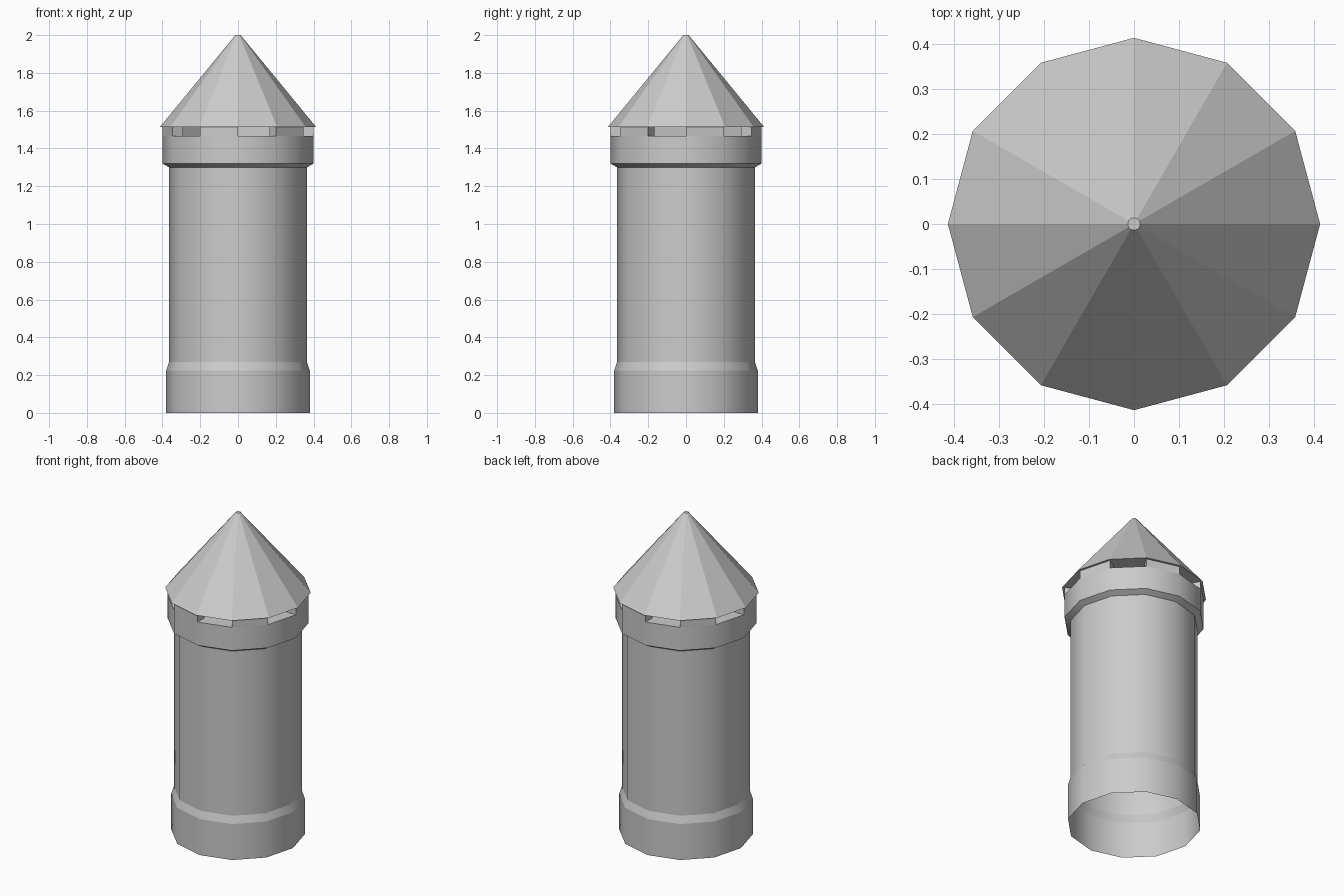
import bpy, bmesh, math

if "Cube" in bpy.data.objects:
    bpy.data.objects.remove(bpy.data.objects["Cube"])

N = 12  # sides of every round part

stone = bpy.data.materials.new("light_grey_stone")
stone.diffuse_color = (0.6, 0.6, 0.6, 1)
stone.use_nodes = True
stone.node_tree.nodes["Principled BSDF"].inputs["Base Color"].default_value = stone.diffuse_color


def point(r, z, i):
    a = 2 * math.pi * i / N
    return (r * math.cos(a), r * math.sin(a), z)


def quad(bm, pts, smooth=False):
    f = bm.faces.new([bm.verts.new(p) for p in pts])
    f.smooth = smooth


def band(bm, r0, z0, r1, z1, smooth=True, sides=range(N)):
    # one ring of wall, separate from its neighbours so its rims stay crisp
    for i in sides:
        quad(bm, [point(r0, z0, i), point(r0, z0, i + 1),
                  point(r1, z1, i + 1), point(r1, z1, i)], smooth)
    bmesh.ops.remove_doubles(bm, verts=[v for v in bm.verts if v.index == -1], dist=1e-5)
    bm.verts.index_update()


def finish(name, bm):
    me = bpy.data.meshes.new(name)
    bm.to_mesh(me)
    bm.free()
    me.materials.append(stone)
    ob = bpy.data.objects.new(name, me)
    bpy.context.collection.objects.link(ob)


# plinth, open underneath, with its chamfer
bm = bmesh.new()
band(bm, 0.38, 0, 0.38, 0.225)
band(bm, 0.38, 0.225, 0.365, 0.27)
finish("plinth", bm)

# shaft
bm = bmesh.new()
band(bm, 0.365, 0.27, 0.365, 1.30)
finish("shaft", bm)

# parapet: flared underside, outer wall, walk and alternating merlons
OUT, INN, LOW, TOP = 0.40, 0.336, 1.465, 1.513
bm = bmesh.new()
band(bm, 0.365, 1.30, OUT, 1.32)
band(bm, OUT, 1.32, OUT, LOW)
band(bm, OUT, LOW, INN, LOW, False)
merlons = range(0, N, 2)
merlons = [i for i in range(N) if i % 2 == 0]
band(bm, OUT, LOW, OUT, TOP, True, merlons)
band(bm, INN, TOP, INN, LOW, True, merlons)
for i in merlons:
    for k, flip in ((i, 1), (i + 1, -1)):
        quad(bm, [point(OUT, LOW, k), point(OUT, TOP, k),
                  point(INN, TOP, k), point(INN, LOW, k)][::flip])
quad(bm, [point(INN, LOW, i) for i in range(N)])
finish("parapet", bm)

# faceted roof with a tiny flat tip
bm = bmesh.new()
band(bm, 0.414, 1.513, 0.014, 2.0, False)
quad(bm, [point(0.014, 2.0, i) for i in range(N)])
quad(bm, [point(0.414, 1.513, -i) for i in range(N)])
finish("roof", bm)
